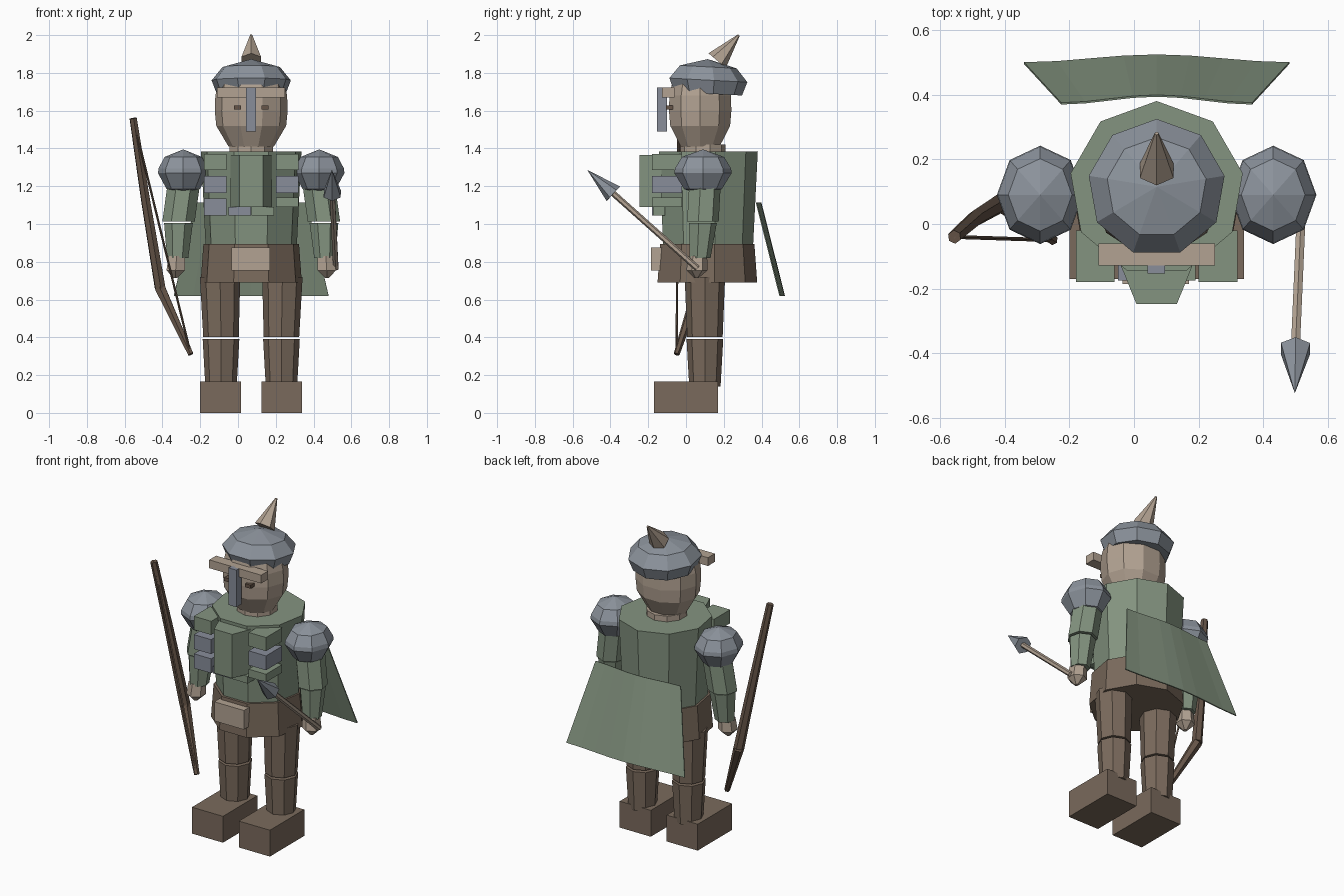
import bpy, bmesh, math
from mathutils import Vector, Matrix

cube = bpy.data.objects.get("Cube")
if cube:
    bpy.data.objects.remove(cube)

CX = 0.07  # body's middle plane


def material(name, rgb):
    lin = [((c / 255 + 0.055) / 1.055) ** 2.4 for c in rgb] + [1]
    m = bpy.data.materials.new(name)
    m.use_nodes = True
    m.diffuse_color = lin
    m.node_tree.nodes["Principled BSDF"].inputs["Base Color"].default_value = lin
    return m


green = material("tunic green", (132, 148, 128))
brown = material("leather brown", (122, 106, 92))
skin = material("skin", (178, 162, 146))
steel = material("steel", (140, 147, 156))
plate = material("plate grey", (136, 141, 154))
dark = material("bow wood", (102, 85, 72))


def finish(name, bm, mat):
    bmesh.ops.recalc_face_normals(bm, faces=bm.faces)
    mesh = bpy.data.meshes.new(name)
    bm.to_mesh(mesh)
    bm.free()
    mesh.materials.append(mat)
    ob = bpy.data.objects.new(name, mesh)
    bpy.context.collection.objects.link(ob)
    return ob


def box(name, x, y, z, mat):
    bm = bmesh.new()
    bmesh.ops.create_cube(bm, size=1)
    for v in bm.verts:
        v.co = [(a + b) / 2 + c * (b - a) for (a, b), c in zip((x, y, z), v.co)]
    return finish(name, bm, mat)


def loft(name, rings, sides, mat, squash=(1, 1), turn=0.0, tilt=None):
    """Skin rings of (centre, radius); radius 0 makes a point.
    Rings lie flat unless a tilt matrix is given."""
    bm = bmesh.new()
    tilt = tilt or Matrix.Identity(3)
    loops = []
    for centre, r in rings:
        pts = []
        for i in range(sides if r else 1):
            a = turn + math.pi / 2 + math.tau * i / sides
            off = Vector((r * squash[0] * math.cos(a), r * squash[1] * math.sin(a), 0))
            pts.append(bm.verts.new(Vector(centre) + tilt @ off))
        loops.append(pts)
    for lo, hi in zip(loops, loops[1:]):
        for i in range(sides):
            quad = [lo[i % len(lo)], lo[(i + 1) % len(lo)],
                    hi[(i + 1) % len(hi)], hi[i % len(hi)]]
            bm.faces.new(list(dict.fromkeys(quad)))
    for loop in (loops[0], loops[-1]):
        if len(loop) > 2:
            bm.faces.new(loop)
    return finish(name, bm, mat)


def rod(name, pts, radii, sides, mat):
    d = Vector(pts[-1]) - Vector(pts[0])
    rot = d.to_track_quat('Z', 'Y').to_matrix()
    return loft(name, list(zip(pts, radii)), sides, mat, tilt=rot)


def column(x, y, profile):
    return [((x, y, z), r) for r, z in profile]


# Torso, hips and belt pouch
loft("torso", column(CX, .11, [(.245, .88), (.27, 1.385)]), 9, green)
loft("hips", column(CX, .105, [(.272, .69), (.257, .895)]), 9, brown)
box("belt_pouch", (-.035, .17), (-.185, -.1), (.755, .875), skin)

# Chest plate with chamfered sides
chest = box("chest_plate", (-.04, .18), (-.247, -.13), (1.09, 1.365), green)
for v in chest.data.vertices:
    if v.co.y < -.2:
        v.co.x = CX + (v.co.x - CX) * .57
box("chest_strip_right", (-.05, .068), (-.175, -.11), (1.045, 1.09), plate)
box("chest_strip_left", (.072, .19), (-.175, -.11), (1.045, 1.09), green)

# Rows of small chest blocks
for side, x, rows in (
        ("right", (-.18, -.06), [(1.285, 1.37, green), (1.165, 1.255, plate), (1.045, 1.135, plate)]),
        ("left", (.2, .32), [(1.285, 1.37, green), (1.165, 1.255, plate), (1.09, 1.14, green)])):
    for i, (lo, hi, mat) in enumerate(rows):
        box(f"chest_block_{side}_{i + 1}", x, (-.18, -.02), (lo, hi), mat)

# Head, brow, nose guard and eyes
loft("neck", column(CX, .09, [(.12, 1.37), (.12, 1.42)]), 10, skin)
loft("head", column(CX, .075, [(.12, 1.41), (.185, 1.52), (.193, 1.6), (.19, 1.68), (.17, 1.76)]),
     10, skin, squash=(1, .9), turn=math.pi / 10)
box("brow", (-.11, .25), (-.128, -.06), (1.67, 1.722), skin)
box("nose_guard", (.042, .096), (-.153, -.1), (1.49, 1.722), plate)
for side, s in (("right", -1), ("left", 1)):
    x = CX + s * .073
    box(f"eye_{side}", (x - .019, x + .019), (-.106, -.07), (1.605, 1.627), dark)

# Helmet tilted back, with its spike
lean = Matrix.Rotation(math.radians(-3), 3, 'X')
loft("helmet", [((CX, .112, 1.69), .185), ((CX, .112, 1.762), .213),
                ((CX, .113, 1.832), .155), ((CX, .115, 1.873), 0)],
     9, steel, tilt=lean)
rod("helmet_spike", [(CX, .165, 1.865), (CX, .28, 2.0)], [.06, .006], 6, skin)

# Limbs on both sides
for side, s in (("right", -1), ("left", 1)):
    def at(d, y, z):
        return (CX + s * d, y, z)

    loft(f"shoulder_{side}",
         [(at(.36, .09, z), r) for r, z in
          ((0, 1.15), (.1, 1.185), (.152, 1.27), (.148, 1.295), (.112, 1.355), (0, 1.395))],
         8, steel, squash=(.88, 1))
    loft(f"upper_arm_{side}",
         [(at(.35, .095, 1.28), .08), (at(.36, .095, 1.19), .088), (at(.385, .085, 1.012), .088)],
         7, green)
    loft(f"forearm_{side}", [(at(.385, .085, 1.005), .078), (at(.39, .072, .82), .058)], 7, green)
    loft(f"hand_{side}", [(at(.395, .062, .83), .05), (at(.4, .058, .755), .056),
                          (at(.402, .056, .715), .012)], 6, skin)

    loft(f"thigh_{side}", [(at(.165, .1, .72), .107), (at(.16, .1, .402), .094)], 8, brown)
    loft(f"shin_{side}", [(at(.16, .1, .39), .097), (at(.16, .1, .14), .083)], 8, brown)
    x = sorted((CX + s * .055, CX + s * .27))
    box(f"boot_{side}", x, (-.17, .17), (0, .165), brown)

# Cape: a gently curved sheet hanging away from the back
bm = bmesh.new()
COLS = 8
rows = []
for half, y, z in ((.295, .375, 1.115), (.41, .5, .62)):
    row = []
    for i in range(COLS + 1):
        t = 2 * i / COLS - 1
        bow_out = .012 * (1 + math.cos(math.pi * t))
        row.append(bm.verts.new((CX + half * t, y + bow_out, z)))
    rows.append(row)
for i in range(COLS):
    bm.faces.new((rows[0][i], rows[0][i + 1], rows[1][i + 1], rows[1][i]))
cape = finish("cape", bm, green)
thick = cape.modifiers.new("thickness", 'SOLIDIFY')
thick.thickness = .006

# Bow and string
top, bend, end = (-.555, -.04, 1.56), (-.412, .065, .66), (-.25, -.05, .31)
rod("bow_upper_limb", [top, (-.49, .018, 1.13), bend], [.021, .026, .031], 6, dark)
rod("bow_lower_limb", [bend, end], [.031, .016], 6, dark)
rod("bow_string", [top, end], [.006, .006], 4, dark)

# Arrow held in the left hand
rod("arrow_shaft", [(.518, .06, .765), (.498, -.4, 1.175)], [.016, .016], 6, skin)
rod("arrow_head", [(.499, -.385, 1.16), (.497, -.523, 1.287)], [.052, 0], 6, steel)
